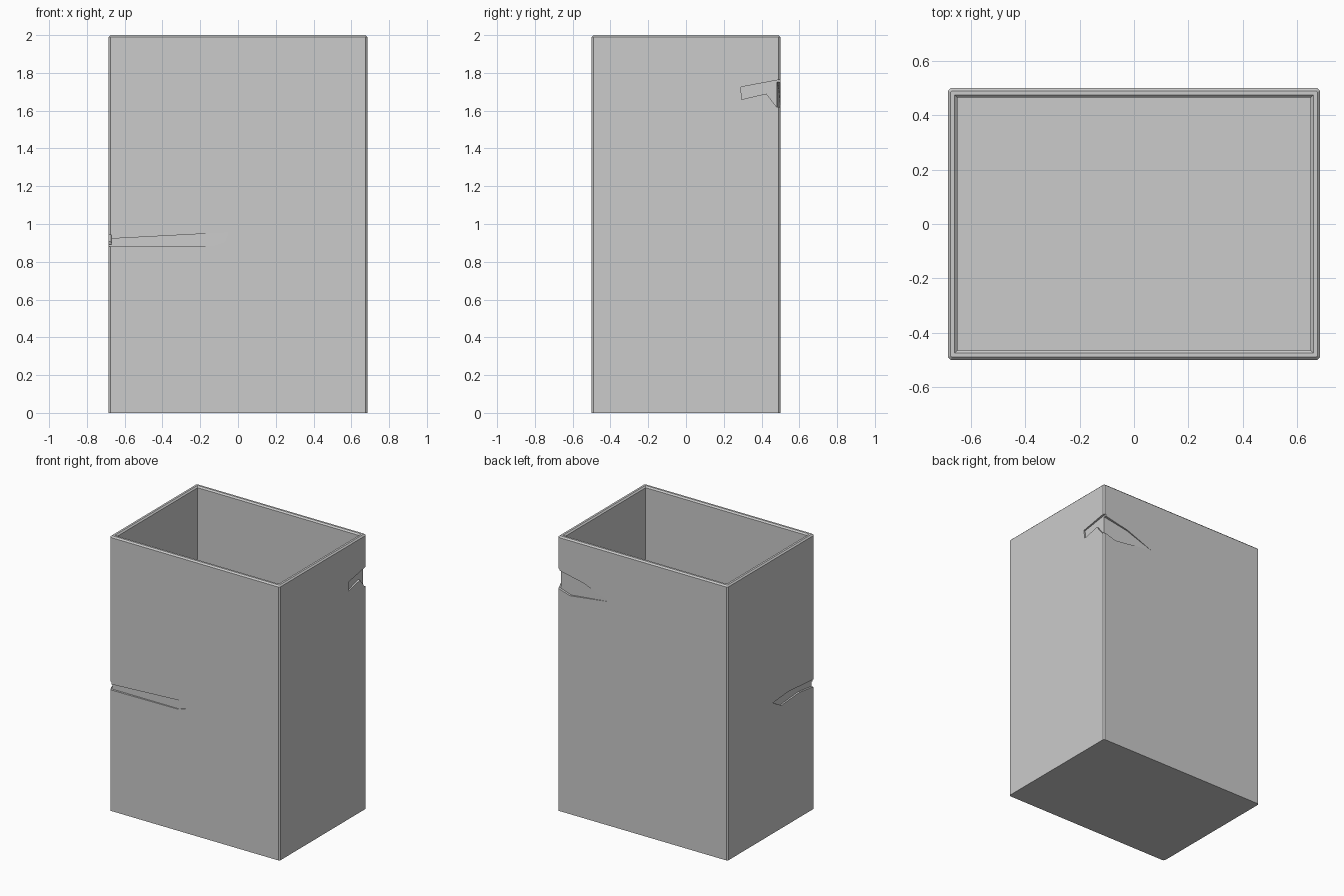
import bpy, bmesh

if "Cube" in bpy.data.objects:
    bpy.data.objects.remove(bpy.data.objects["Cube"])

HX, HY, H, C = 0.685, 0.5, 2.0, 0.01


def make_object(name, bm):
    bmesh.ops.recalc_face_normals(bm, faces=bm.faces)
    mesh = bpy.data.meshes.new(name)
    bm.to_mesh(mesh)
    bm.free()
    obj = bpy.data.objects.new(name, mesh)
    bpy.context.collection.objects.link(obj)
    return obj


def ring(bm, inset, z, c):
    """Rectangle with chamfered corners at height z."""
    x, y = HX - inset, HY - inset
    pts = [(-x + c, -y), (x - c, -y), (x, -y + c), (x, y - c),
           (x - c, y), (-x + c, y), (-x, y - c), (-x, -y + c)]
    return [bm.verts.new((px, py, z)) for px, py in pts]


# Open box: outer wall, chamfered rim, inner wall and floor
bm = bmesh.new()
rings = [ring(bm, *r) for r in [
    (0, 0, C), (0, H - C, C), (C, H, 0.004),
    (0.025, H, 0), (0.035, H - C, 0), (0.035, 0.035, 0)]]
for a, b in zip(rings, rings[1:]):
    for i in range(8):
        j = (i + 1) % 8
        bm.faces.new((a[i], a[j], b[j], b[i]))
bm.faces.new(rings[0])
bm.faces.new(rings[-1])
bmesh.ops.remove_doubles(bm, verts=bm.verts, dist=1e-5)
box = make_object("open_box", bm)


def gouge(name, axis, side, corner, outline, d0, d1):
    """Cut a shallow gouge; depth runs from d0 at the corner to d1 at the tip."""
    bm = bmesh.new()
    span = max(abs(u - corner) for u, z in outline)
    face = HY if axis == 'y' else HX
    loops = []
    for inner in (False, True):
        loop = []
        for u, z in outline:
            t = abs(u - corner) / span
            depth = d0 + (d1 - d0) * t if inner else -0.05
            if abs(u - corner) < 1e-4:      # run past the corner
                u += 0.03 if corner > 0 else -0.03
                depth = d0 - (d1 - d0) * 0.03 / span if inner else -0.05
            w = side * (face - depth)
            loop.append(bm.verts.new((u, w, z) if axis == 'y' else (w, u, z)))
        loops.append(loop)
        bm.faces.new(loop)
    n = len(outline)
    for i in range(n):
        j = (i + 1) % n
        bm.faces.new((loops[0][i], loops[0][j], loops[1][j], loops[1][i]))
    cutter = make_object(name, bm)
    cutter.hide_render = True
    mod = box.modifiers.new(name, 'BOOLEAN')
    mod.operation, mod.solver, mod.object = 'DIFFERENCE', 'EXACT', cutter
    bpy.context.view_layer.objects.active = box
    bpy.ops.object.modifier_apply(modifier=name)
    bpy.data.objects.remove(cutter)


# Gouge around the front left corner
gouge("front_gouge", 'y', -1, -HX, [
    (-HX, 0.92), (-0.05, 0.955), (-0.07, 0.905), (-0.13, 0.885), (-HX, 0.88)],
    0.016, 0.006)
gouge("left_gouge", 'x', -1, -HY, [
    (-HY, 0.94), (-0.2, 0.965), (-0.02, 0.95), (-0.12, 0.895),
    (-0.33, 0.91), (-HY, 0.885)], 0.015, 0.01)

# Gouge around the back right corner
gouge("right_gouge", 'x', 1, HY, [
    (HY, 1.77), (0.29, 1.725), (0.295, 1.66), (0.425, 1.69),
    (0.48, 1.62), (HY, 1.61)], 0.016, 0.01)
gouge("back_gouge", 'y', 1, HX, [
    (HX, 1.76), (0.475, 1.71), (0.27, 1.63), (0.585, 1.59), (HX, 1.63)],
    0.018, 0.001)
